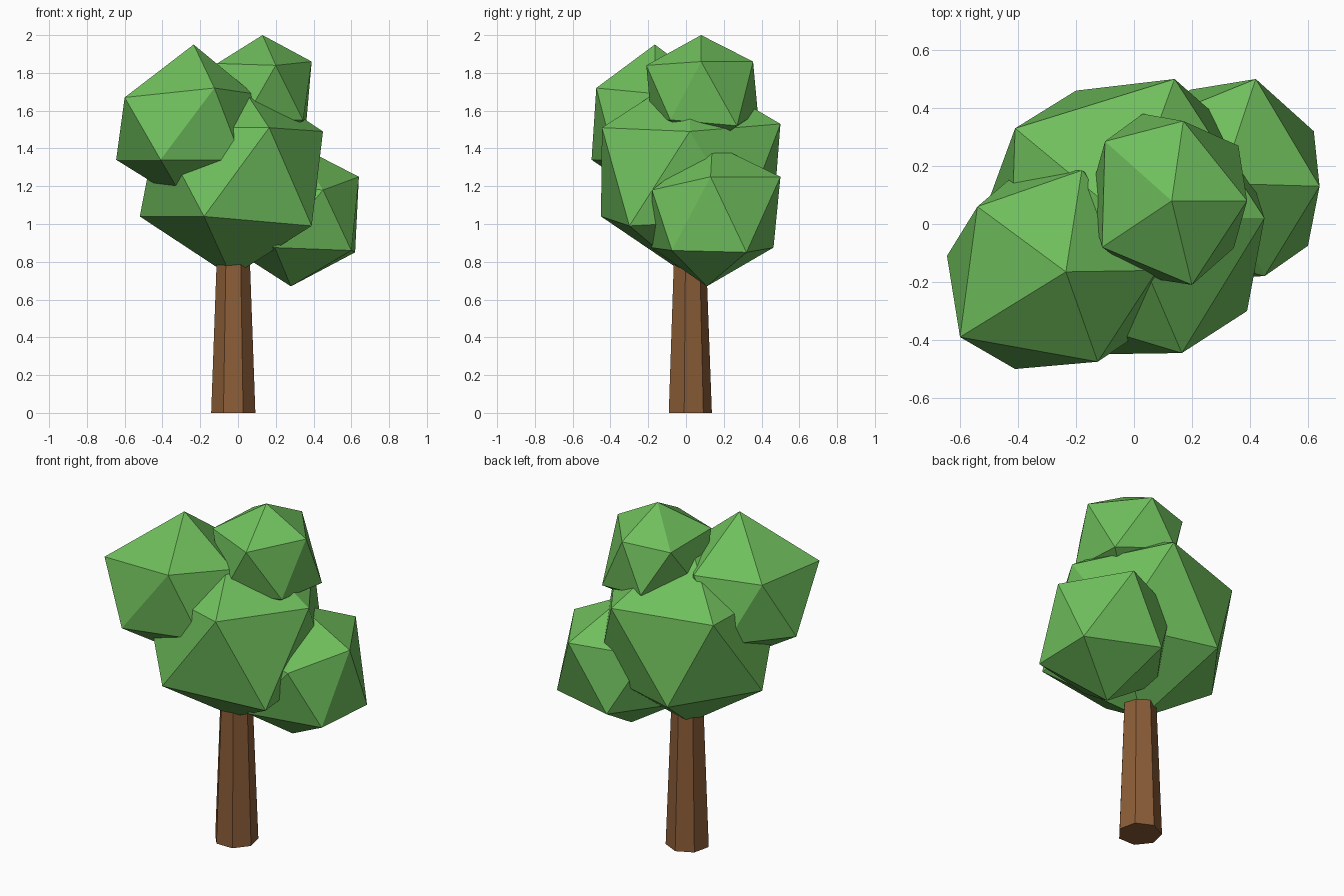
import bpy
import bmesh
from mathutils import Matrix, Vector

cube = bpy.data.objects.get("Cube")
if cube:
    bpy.data.objects.remove(cube, do_unlink=True)


def make_material(name, color):
    mat = bpy.data.materials.new(name)
    mat.use_nodes = True
    mat.diffuse_color = (*color, 1)
    bsdf = next(n for n in mat.node_tree.nodes if n.type == 'BSDF_PRINCIPLED')
    bsdf.inputs["Base Color"].default_value = (*color, 1)
    bsdf.inputs["Roughness"].default_value = 0.9
    return mat


def add_object(name, bm, mat):
    bmesh.ops.recalc_face_normals(bm, faces=bm.faces[:])
    mesh = bpy.data.meshes.new(name)
    bm.to_mesh(mesh)
    bm.free()
    mesh.materials.append(mat)
    obj = bpy.data.objects.new(name, mesh)
    bpy.context.collection.objects.link(obj)
    return obj


def foliage(name, center, radius, corners):
    """Flat-sided clump; each listed corner pulls the nearest vertex to it."""
    bm = bmesh.new()
    bmesh.ops.create_icosphere(bm, subdivisions=1, radius=radius,
                               matrix=Matrix.Translation(center))
    for corner in map(Vector, corners):
        nearest = min(bm.verts, key=lambda v: (v.co - corner).length)
        nearest.co = corner
    return add_object(name, bm, leaf_green)


leaf_green = make_material("leaf green", (0.16, 0.52, 0.107))
bark_brown = make_material("bark brown", (0.26, 0.11, 0.039))

# Tapered seven-sided trunk, its top buried in the foliage
bm = bmesh.new()
bmesh.ops.create_cone(bm, cap_ends=True, segments=7, radius1=0.12, radius2=0.083,
                      depth=1, matrix=Matrix.Translation((-0.025, 0.017, 0.5)))
add_object("trunk", bm, bark_brown)

# Large central clump
foliage("main_foliage", (-0.035, 0.02, 1.266), 0.545, [
    (-0.18, -0.45, 1.04), (0.39, -0.30, 0.99), (0.165, -0.445, 1.51),
    (0.45, 0.02, 1.49), (0.14, 0.50, 1.53), (-0.20, 0.46, 1.02),
    (-0.41, 0.33, 1.51), (-0.52, 0.03, 1.04)])

# Low clump on the model's left
foliage("left_foliage", (0.30, 0.14, 1.045), 0.38, [
    (0.64, 0.13, 1.25), (0.42, 0.50, 1.25), (0.45, -0.18, 1.18),
    (0.60, -0.075, 0.86), (0.62, 0.32, 0.85), (0.28, 0.11, 0.67)])

# High clump on the model's right
foliage("right_foliage", (-0.275, -0.16, 1.52), 0.41, [
    (-0.235, -0.165, 1.95), (0.08, -0.16, 1.69), (-0.125, -0.475, 1.72),
    (-0.60, -0.39, 1.67), (-0.54, 0.06, 1.68), (-0.18, 0.185, 1.69),
    (-0.645, -0.11, 1.34), (-0.41, -0.50, 1.34)])

# Small clump at the top
foliage("top_foliage", (0.12, 0.08, 1.69), 0.31, [
    (0.13, 0.08, 2.0), (0.39, 0.08, 1.86), (0.20, -0.21, 1.84),
    (-0.11, -0.08, 1.85), (-0.10, 0.285, 1.84), (0.17, 0.355, 1.86),
    (0.36, 0.27, 1.52), (0.03, 0.38, 1.59)])
